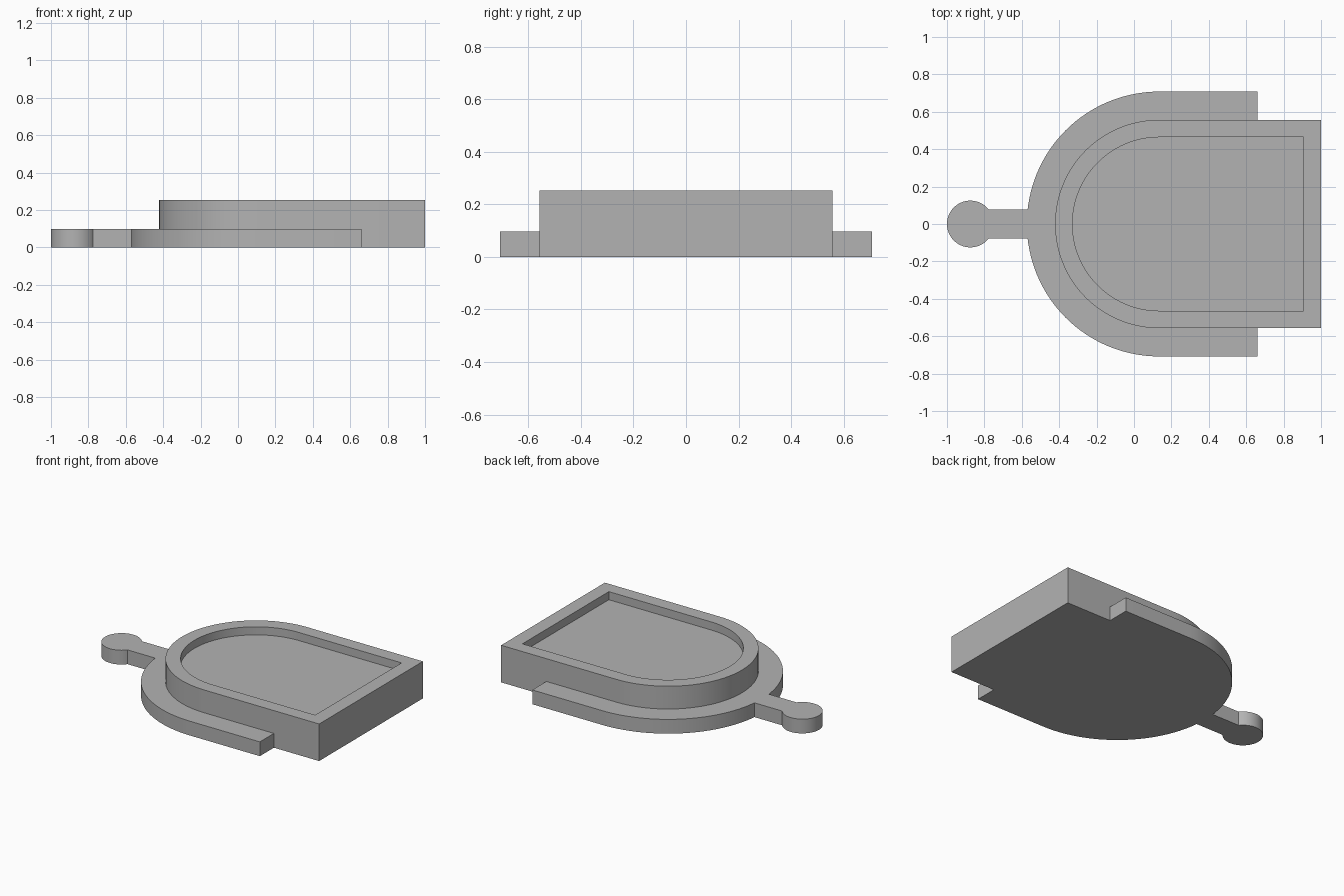
import bpy
import bmesh
from math import asin, cos, pi, sin, sqrt

cube = bpy.data.objects.get("Cube")
if cube:
    bpy.data.objects.remove(cube, do_unlink=True)

grey = bpy.data.materials.new("plain grey")
grey.use_nodes = True
grey.diffuse_color = (0.45, 0.45, 0.45, 1)
grey.node_tree.nodes["Principled BSDF"].inputs["Base Color"].default_value = grey.diffuse_color

ARC_X = 0.135      # shared centre of all the rounded ends
SEGMENTS = 64


def arc(cx, radius, start, end):
    steps = [start + (end - start) * i / SEGMENTS for i in range(SEGMENTS + 1)]
    return [(cx + radius * cos(a), radius * sin(a)) for a in steps]


def arch(radius, end_x):
    """Round-ended outline, open side towards +x."""
    return [(end_x, radius)] + arc(ARC_X, radius, pi / 2, 3 * pi / 2) + [(end_x, -radius)]


def loft(name, layers):
    """Join equal outlines, given as (outline, height), and cap both ends."""
    bm = bmesh.new()
    loops = [[bm.verts.new((x, y, z)) for x, y in outline] for outline, z in layers]
    bm.faces.new(loops[0][::-1])
    bm.faces.new(loops[-1])
    for low, high in zip(loops, loops[1:]):
        for i in range(len(low)):
            j = (i + 1) % len(low)
            bm.faces.new((low[i], low[j], high[j], high[i]))
    bmesh.ops.recalc_face_normals(bm, faces=bm.faces)
    mesh = bpy.data.meshes.new(name)
    bm.to_mesh(mesh)
    bm.free()
    mesh.materials.append(grey)
    obj = bpy.data.objects.new(name, mesh)
    bpy.context.collection.objects.link(obj)
    bpy.ops.object.select_all(action="DESELECT")
    obj.select_set(True)
    bpy.context.view_layer.objects.active = obj
    bpy.ops.object.shade_smooth_by_angle(angle=pi / 6)
    return obj


# Raised body with a shallow tray sunk into its top
BODY_R, BODY_TOP, FLANGE_TOP = 0.557, 0.252, 0.097
body = arch(BODY_R, 1.0)
tray = arch(0.464, 0.905)
loft("tray_body", [(body, 0), (body, BODY_TOP), (tray, BODY_TOP), (tray, 0.197)])

# Low flange wrapped around the rounded end
FLANGE_R = 0.708
flange = arch(FLANGE_R, 0.66) + arch(BODY_R, 0.66)[::-1]
loft("flange", [(flange, 0), (flange, FLANGE_TOP)])

# Handle: narrow stem ending in a round knob
STEM, KNOB_R = 0.077, 0.125
opening = asin(STEM / KNOB_R)
root_x = ARC_X - sqrt(FLANGE_R ** 2 - STEM ** 2)
handle = [(root_x, STEM)] + arc(KNOB_R - 1, KNOB_R, opening, 2 * pi - opening) + [(root_x, -STEM)]
loft("handle", [(handle, 0), (handle, FLANGE_TOP)])
